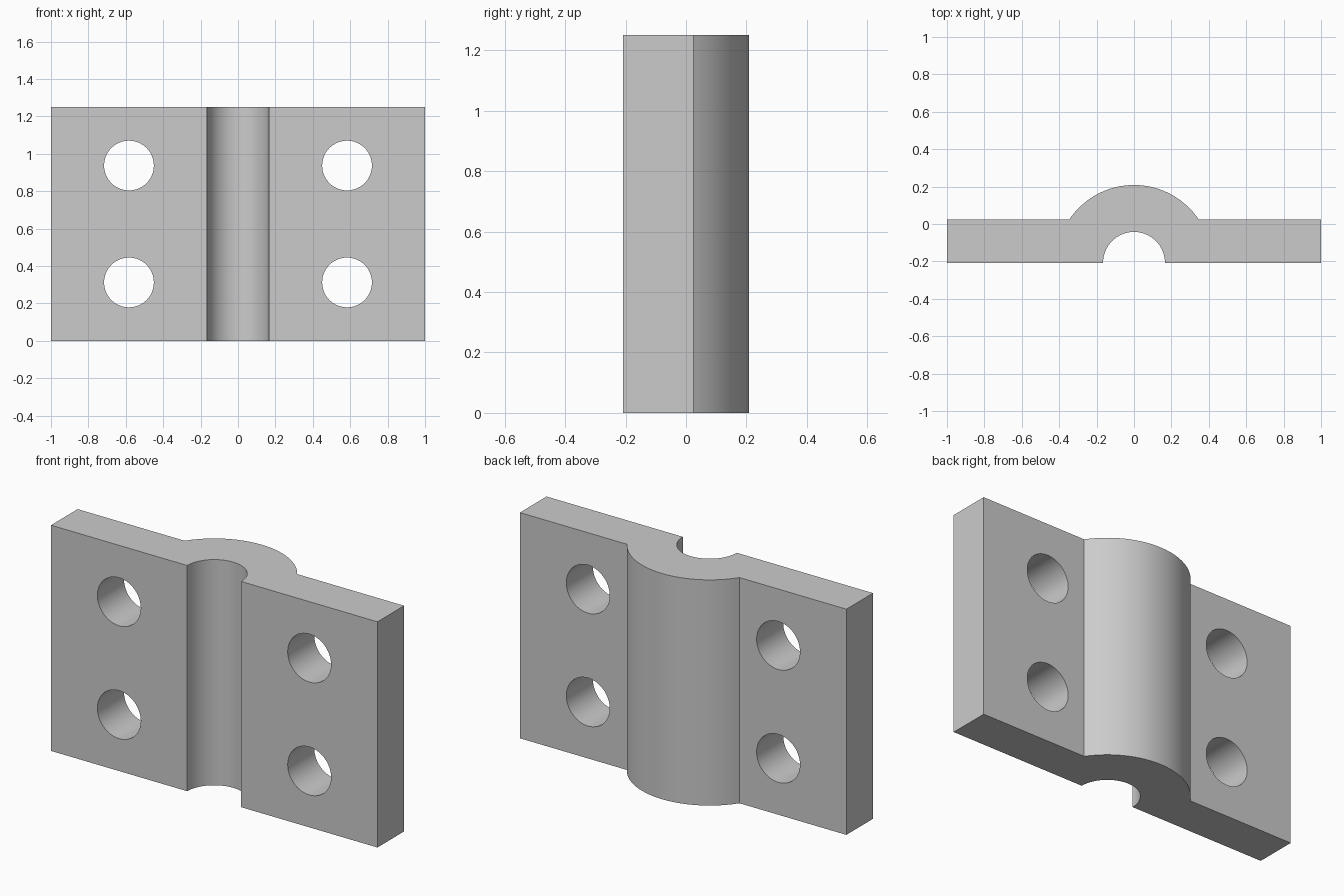
import bpy
import bmesh
from math import asin, cos, sin, pi, radians
from mathutils import Matrix, Vector

HALF_WIDTH, HEIGHT = 1.0, 1.25
FRONT, BACK = -0.208, 0.025          # plate faces along y
RIDGE_R, GROOVE_R = 0.4165, 0.1655   # concentric on the front face
HOLE_R, HOLE_X, HOLE_Z = 0.133, 0.583, (0.3125, 0.9375)

if "Cube" in bpy.data.objects:
    bpy.data.objects.remove(bpy.data.objects["Cube"])

grey = bpy.data.materials.new("light_grey")
grey.use_nodes = True
grey.diffuse_color = (0.6, 0.6, 0.6, 1)
grey.node_tree.nodes["Principled BSDF"].inputs["Base Color"].default_value = (0.6, 0.6, 0.6, 1)


def arc(radius, start, end, steps):
    """Points on an arc about the middle of the front face."""
    angles = [start + (end - start) * i / steps for i in range(steps + 1)]
    return [(radius * cos(a), FRONT + radius * sin(a)) for a in angles]


def make_object(name, bm):
    bmesh.ops.recalc_face_normals(bm, faces=bm.faces)
    mesh = bpy.data.meshes.new(name)
    bm.to_mesh(mesh)
    bm.free()
    obj = bpy.data.objects.new(name, mesh)
    bpy.context.collection.objects.link(obj)
    return obj


# Clamp body: plan outline with back ridge and front groove, extruded upwards
spring = asin((BACK - FRONT) / RIDGE_R)
outline = [(HALF_WIDTH, FRONT), (HALF_WIDTH, BACK)]
outline += arc(RIDGE_R, spring, pi - spring, 48)
outline += [(-HALF_WIDTH, BACK), (-HALF_WIDTH, FRONT)]
outline += arc(GROOVE_R, pi, 0, 48)
bm = bmesh.new()
base = bm.faces.new([bm.verts.new((x, y, 0)) for x, y in outline])
top = bmesh.ops.extrude_face_region(bm, geom=[base], use_keep_orig=True)["geom"]
bmesh.ops.translate(bm, vec=Vector((0, 0, HEIGHT)),
                    verts=[v for v in top if isinstance(v, bmesh.types.BMVert)])
clamp = make_object("clamp_plate", bm)
clamp.data.materials.append(grey)

# Four bolt holes through the flanges
bm = bmesh.new()
for x in (-HOLE_X, HOLE_X):
    for z in HOLE_Z:
        place = Matrix.Translation((x, 0, z)) @ Matrix.Rotation(pi / 2, 4, 'X')
        bmesh.ops.create_cone(bm, cap_ends=True, segments=64, radius1=HOLE_R,
                              radius2=HOLE_R, depth=1, matrix=place)
cutter = make_object("hole_cutter", bm)
cutter.hide_render = True
cutter.data.materials.append(grey)

cut = clamp.modifiers.new("bolt_holes", 'BOOLEAN')
cut.operation = 'DIFFERENCE'
cut.solver = 'EXACT'
cut.object = cutter
bpy.ops.object.select_all(action='DESELECT')
clamp.select_set(True)
bpy.context.view_layer.objects.active = clamp
bpy.ops.object.modifier_apply(modifier=cut.name)
bpy.data.objects.remove(cutter)

# Smooth curved walls, crisp edges
bpy.ops.object.shade_smooth_by_angle(angle=radians(30))
